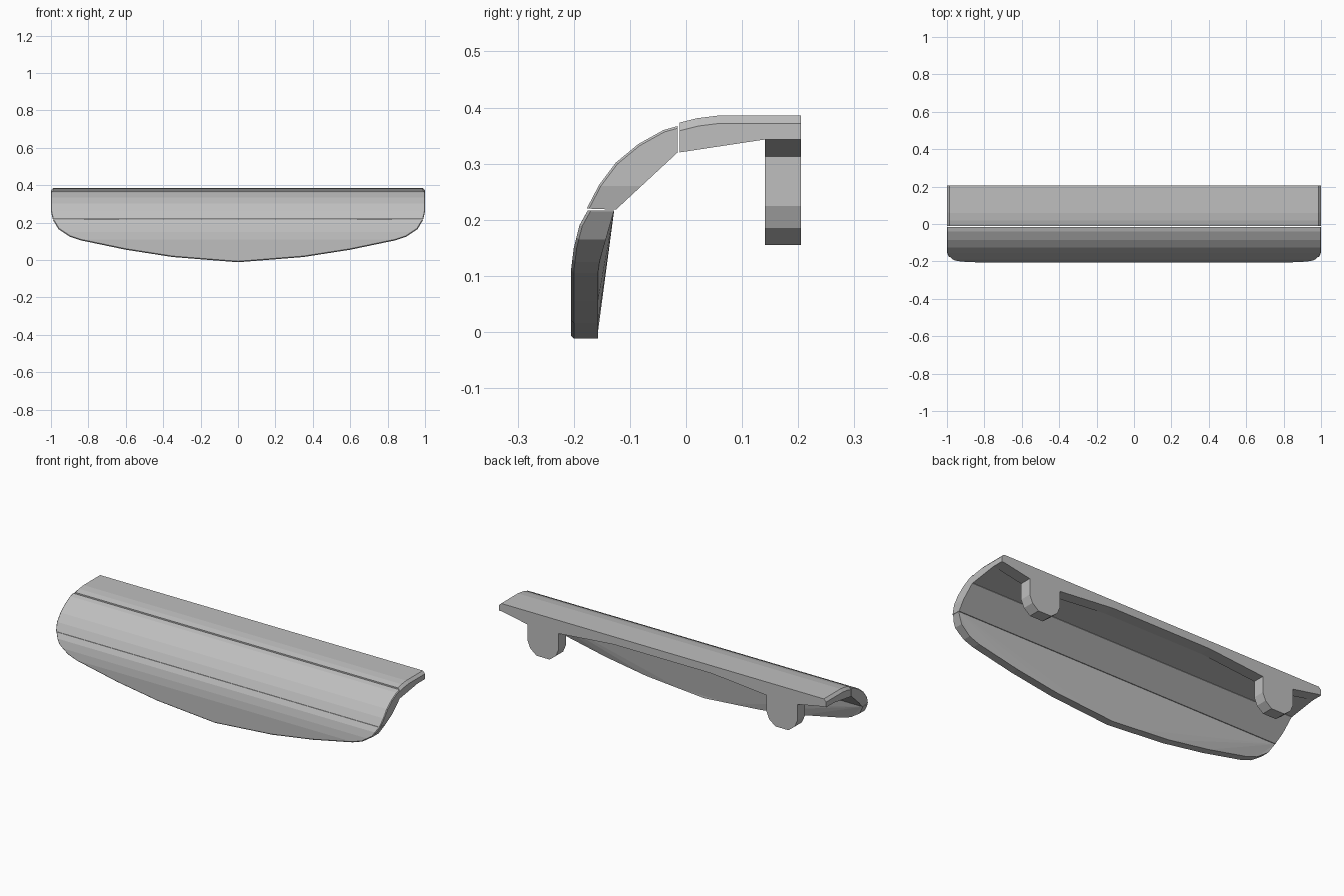
import bpy
import bmesh
from mathutils import Vector

cube = bpy.data.objects.get("Cube")
if cube:
    bpy.data.objects.remove(cube)

grey = bpy.data.materials.new("mid_grey")
grey.use_nodes = True
colour = (0.52, 0.52, 0.52, 1)
grey.diffuse_color = colour
grey.node_tree.nodes["Principled BSDF"].inputs["Base Color"].default_value = colour


def prism(points, axis, start, end):
    """Extrude a closed profile: (y, z) along x, or (x, z) along y."""
    bm = bmesh.new()
    place = (lambda a, b: (start, a, b)) if axis == "x" else (lambda a, b: (a, start, b))
    face = bm.faces.new([bm.verts.new(place(a, b)) for a, b in points])
    new = bmesh.ops.extrude_face_region(bm, geom=[face])["geom"]
    shift = Vector((end - start, 0, 0) if axis == "x" else (0, end - start, 0))
    bmesh.ops.translate(bm, vec=shift, verts=[v for v in new if isinstance(v, bmesh.types.BMVert)])
    bmesh.ops.recalc_face_normals(bm, faces=bm.faces)
    return bm


def finish(bm, name):
    bmesh.ops.recalc_face_normals(bm, faces=bm.faces)
    mesh = bpy.data.meshes.new(name)
    bm.to_mesh(mesh)
    bm.free()
    mesh.materials.append(grey)
    obj = bpy.data.objects.new(name, mesh)
    bpy.context.collection.objects.link(obj)
    return obj


# Right half of the curved lower rim, as (x, z)
RIM = [(1, 0.26), (0.99, 0.215), (0.96, 0.165), (0.90, 0.125), (0.84, 0.105),
       (0.6, 0.055), (0.35, 0.016), (0.15, 0)]


def trim_to_rim(bm):
    for (x1, z1), (x2, z2) in zip(RIM, RIM[1:]):
        for side in (1, -1):
            bmesh.ops.bisect_plane(
                bm, geom=bm.verts[:] + bm.edges[:] + bm.faces[:], dist=1e-6,
                plane_co=(side * x1, 0, z1),
                plane_no=Vector((side * (z1 - z2), 0, x2 - x1)).normalized(),
                clear_outer=True)
            bmesh.ops.holes_fill(bm, edges=[e for e in bm.edges if e.is_boundary], sides=0)
    bmesh.ops.recalc_face_normals(bm, faces=bm.faces)


def chamfer_rim(bm, outward, width=0.014):
    """Chamfer the edges between the outer skin and the cut ends."""
    bm.normal_update()
    out = Vector(outward).normalized()

    def is_cap(f):
        n = f.normal
        return abs(n.y) < 0.01 and (abs(n.x) > 0.05 or n.z < -0.99)

    def is_skin(f):
        return abs(f.normal.x) < 0.01 and f.normal.dot(out) > 0.3

    edges = []
    for e in bm.edges:
        if len(e.link_faces) == 2:
            a, b = e.link_faces
            if (is_cap(a) and is_skin(b)) or (is_cap(b) and is_skin(a)):
                edges.append(e)
    bmesh.ops.bevel(bm, geom=edges, offset=width, offset_type="OFFSET", segments=1,
                    affect="EDGES", profile=0.5, clamp_overlap=True)


# Top panel
bm = prism([(-0.012, 0.32), (0.14, 0.343), (0.205, 0.343), (0.205, 0.386),
            (0.06, 0.386), (0.02, 0.381), (-0.012, 0.373)], "x", -1, 1)
chamfer_rim(bm, (0, 0, 1))
finish(bm, "top_panel")

# Middle panel
bm = prism([(-0.015, 0.367), (-0.04, 0.36), (-0.085, 0.335), (-0.125, 0.302),
            (-0.155, 0.262), (-0.177, 0.22), (-0.125, 0.218), (-0.015, 0.32)], "x", -1, 1)
trim_to_rim(bm)
chamfer_rim(bm, (0, -1, 1))
finish(bm, "middle_panel")

# Lower panel, with its inner face thinned towards the rim
bm = prism([(-0.175, 0.217), (-0.19, 0.19), (-0.2, 0.15), (-0.205, 0.11),
            (-0.205, -0.05), (-0.157, -0.05), (-0.157, 0), (-0.128, 0.217)], "x", -1, 1)
trim_to_rim(bm)
chamfer_rim(bm, (0, -1, 0))
for v in bm.verts:
    if v.co.y > -0.16 and v.co.z < 0.216:
        v.co.y = -0.157 + 0.029 * max(0, (v.co.z - 0.115) / 0.103)
bmesh.ops.triangulate(bm, faces=[f for f in bm.faces if len(f.verts) > 4])
finish(bm, "lower_panel")

# Mounting tabs and the sloped ribs that carry them
TAB = [(-0.095, 0.36), (-0.095, 0.225), (-0.078, 0.185), (-0.04, 0.155),
       (0.04, 0.155), (0.078, 0.185), (0.095, 0.225), (0.095, 0.36)]
for side, label in ((1, "left"), (-1, "right")):
    finish(prism([(side * 0.73 + x, z) for x, z in TAB], "y", 0.141, 0.205), label + "_tab")
    rib = [(0.99, 0.344), (0.825, 0.313), (0.635, 0.313), (0.29, 0.344)]
    finish(prism([(side * x, z) for x, z in rib], "y", 0.141, 0.205), label + "_rib")
